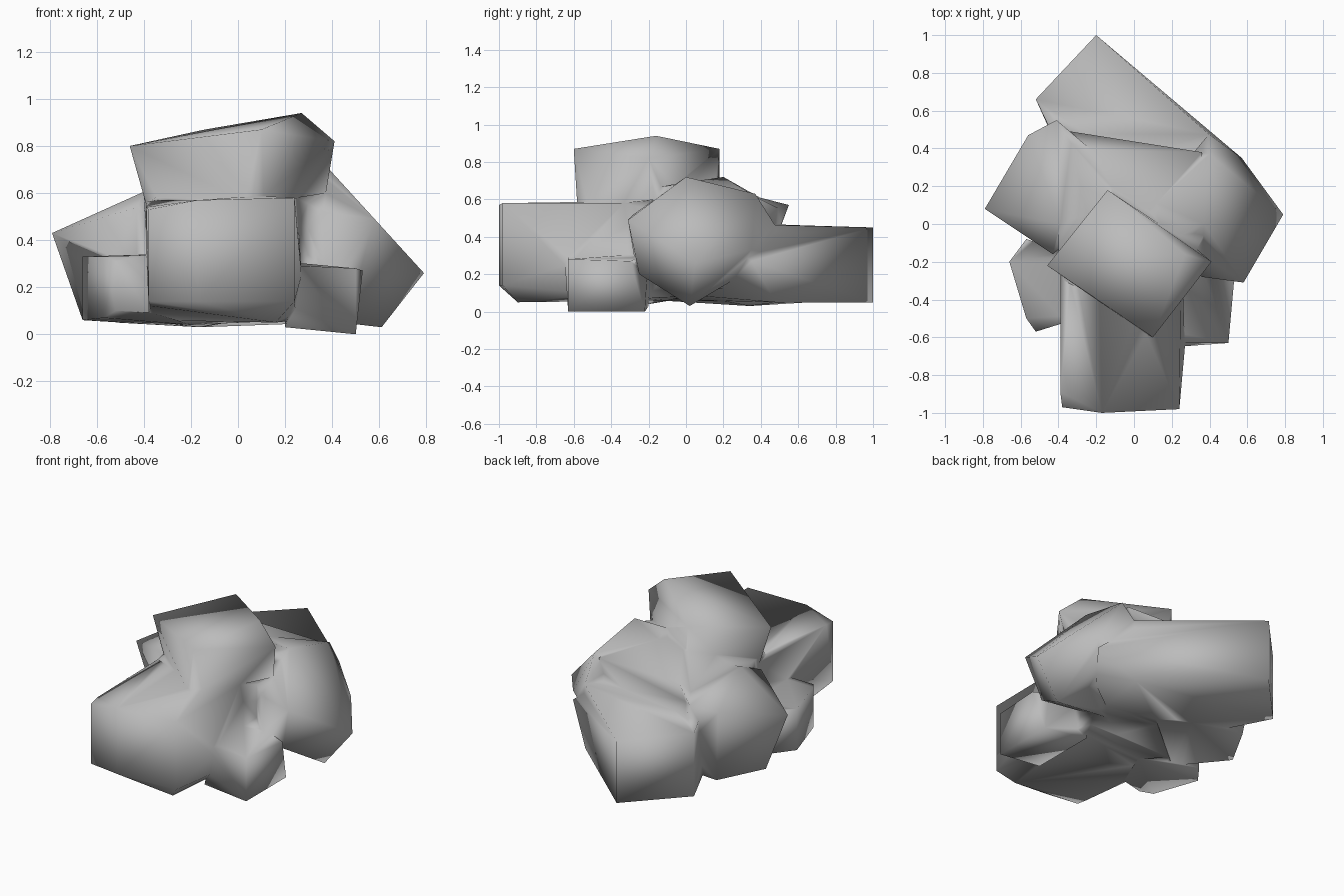
import bpy
import bmesh

# Remove the default cube only
default_cube = bpy.data.objects.get("Cube")
if default_cube:
    bpy.data.objects.remove(default_cube, do_unlink=True)

# One plain stone colour
stone = bpy.data.materials.new("stone_grey")
stone.use_nodes = True
stone_colour = (0.5, 0.5, 0.5, 1)
stone.diffuse_color = stone_colour
shader = next(n for n in stone.node_tree.nodes if n.type == "BSDF_PRINCIPLED")
shader.inputs["Base Color"].default_value = stone_colour
shader.inputs["Roughness"].default_value = 0.9


def boulder(name, posts, peaks=()):
    """Wrap a faceted boulder round upright posts (x, y, low, high) and single peaks."""
    mesh = bpy.data.meshes.new(name)
    bm = bmesh.new()
    for x, y, low, high in posts:
        bm.verts.new((x, y, low))
        bm.verts.new((x, y, high))
    for peak in peaks:
        bm.verts.new(peak)
    bmesh.ops.convex_hull(bm, input=bm.verts[:])
    bmesh.ops.delete(bm, geom=[v for v in bm.verts if not v.link_faces], context="VERTS")
    bmesh.ops.recalc_face_normals(bm, faces=bm.faces[:])
    bm.to_mesh(mesh)
    bm.free()
    mesh.materials.append(stone)
    rock = bpy.data.objects.new(name, mesh)
    bpy.context.scene.collection.objects.link(rock)
    return rock


def fuse(body, rocks):
    """Weld the rocks into the body as one smooth-shaded skin."""
    for rock in rocks:
        union = body.modifiers.new(rock.name, "BOOLEAN")
        union.operation = "UNION"
        union.solver = "EXACT"
        union.object = rock
    depsgraph = bpy.context.evaluated_depsgraph_get()
    skin = bpy.data.meshes.new_from_object(body.evaluated_get(depsgraph))
    body.modifiers.clear()
    body.data = skin
    for rock in rocks:
        bpy.data.objects.remove(rock, do_unlink=True)
    # Tidy slivers along the seams
    bm = bmesh.new()
    bm.from_mesh(skin)
    bmesh.ops.remove_doubles(bm, verts=bm.verts[:], dist=0.025)
    bmesh.ops.triangulate(bm, faces=bm.faces[:])
    bmesh.ops.recalc_face_normals(bm, faces=bm.faces[:])
    for face in bm.faces:
        face.smooth = True
    bm.to_mesh(skin)
    bm.free()


# Central mass that the other stones grow out of
core = boulder("boulder_cluster",
               posts=[(-.37, -.3, .06, .57), (.24, -.35, .07, .59), (-.4, .5, .06, .55),
                      (.36, .38, .09, .61)],
               peaks=[(-.12, .2, .72), (.37, -.08, .68), (-.4, -.14, .6), (.06, -.52, .58)])

# Large block jutting forward, with chipped lower edges
front = boulder("front_boulder",
                posts=[(-.38, -.97, .14, .53), (-.17, -1, .14, .57), (.24, -.98, .14, .58),
                       (-.39, -.1, .06, .57), (.25, -.1, .06, .6)],
                peaks=[(-.37, -.88, .12), (.16, -.9, .05), (-.39, -.89, .54), (.27, -.65, .25)])

# Two small stones tucked either side of the front block
small_right = boulder("small_right_stone",
                      posts=[(-.66, -.2, .06, .33), (-.57, -.5, .07, .33), (-.52, -.57, .1, .31),
                             (-.36, -.52, .07, .34), (-.57, -.08, .06, .33), (-.2, -.2, .04, .34)])
small_left = boulder("small_left_stone",
                     posts=[(.5, -.63, 0, .28), (.2, -.2, .03, .31)],
                     peaks=[(.27, -.65, .29), (.2, -.63, .03), (.53, -.3, .27), (.5, -.22, 0)])

# Pointed boulder on the left flank
left = boulder("left_boulder",
               posts=[(0, 0, .1, .72), (.36, -.28, .3, .52), (.4, .48, .3, .47)],
               peaks=[(.79, .05, .26), (.61, .02, .03), (.58, -.31, .49), (.37, 0, .72),
                      (.4, .37, .63), (.57, .35, .33), (.5, -.25, .2), (.48, .16, .12)])

# Long slab running out to the back corner
back = boulder("back_boulder",
               posts=[(-.2, 1, .05, .45), (-.52, .66, .05, .46), (.39, .48, .05, .47),
                      (-.3, .2, .05, .47), (.3, .1, .07, .48)],
               peaks=[(.57, .35, .27), (.46, .2, .12)])

# Sloping boulder on the right flank
right = boulder("right_boulder",
                posts=[(-.43, -.16, .06, .54), (0, .2, .05, .66)],
                peaks=[(-.79, .08, .43), (-.66, .12, .06), (-.56, .47, .53), (-.5, .4, .05),
                       (-.41, .55, .57), (-.16, .34, .03), (-.39, 0, .61)])

# Tilted block resting on top
top = boulder("top_boulder",
              posts=[(-.14, .18, .6, .87)],
              peaks=[(-.46, -.22, .8), (-.4, -.2, .55), (.1, -.6, .87), (.06, -.58, .55),
                     (.41, -.2, .82), (.38, -.16, .6), (.27, -.16, .94)])

fuse(core, [front, small_right, small_left, left, back, right, top])
